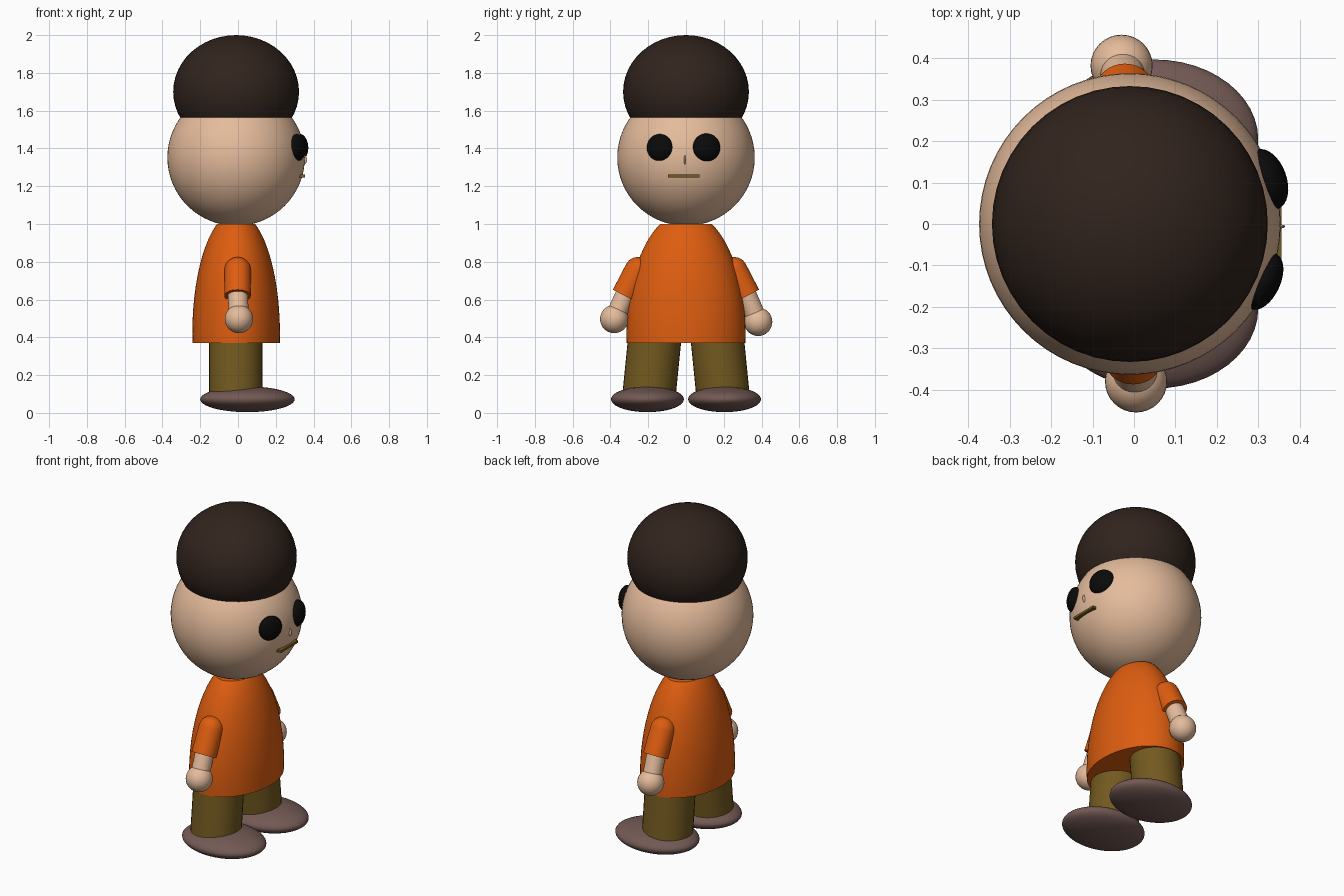
import bpy, bmesh, math
from mathutils import Vector, Matrix

if "Cube" in bpy.data.objects:
    bpy.data.objects.remove(bpy.data.objects["Cube"])


def material(name, rgb):
    m = bpy.data.materials.new(name)
    m.diffuse_color = (*rgb, 1)
    m.use_nodes = True
    m.node_tree.nodes["Principled BSDF"].inputs["Base Color"].default_value = m.diffuse_color
    return m


SKIN = material("skin", (0.78, 0.50, 0.33))
HAIR = material("hair_brown", (0.03, 0.017, 0.012))
ORANGE = material("orange_cloth", (0.73, 0.11, 0.005))
OLIVE = material("olive_cloth", (0.17, 0.10, 0.014))
SHOE = material("shoe_brown", (0.17, 0.10, 0.088))
BLACK = material("black", (0.003, 0.003, 0.003))


def finish(name, bm, mat):
    bmesh.ops.recalc_face_normals(bm, faces=bm.faces)
    mesh = bpy.data.meshes.new(name)
    bm.to_mesh(mesh)
    bm.free()
    ob = bpy.data.objects.new(name, mesh)
    bpy.context.collection.objects.link(ob)
    mesh.materials.append(mat)
    bpy.ops.object.select_all(action='DESELECT')
    ob.select_set(True)
    bpy.context.view_layer.objects.active = ob
    bpy.ops.object.shade_smooth_by_angle(angle=math.radians(40))
    return ob


def ellipsoid(name, center, radii, mat, turn=0, low=None, high=None, seg=48):
    """Ellipsoid turned about z, optionally cut flat and capped at low / high z."""
    bm = bmesh.new()
    m = (Matrix.Translation(center) @ Matrix.Rotation(turn, 4, 'Z')
         @ Matrix.Diagonal((*radii, 1)))
    bmesh.ops.create_uvsphere(bm, u_segments=seg, v_segments=seg // 2, radius=1, matrix=m)
    for z, n in ((low, -1), (high, 1)):
        if z is None:
            continue
        cut = bmesh.ops.bisect_plane(bm, geom=bm.verts[:] + bm.edges[:] + bm.faces[:],
                                     plane_co=(0, 0, z), plane_no=(0, 0, n), clear_outer=True)
        rim = [e for e in cut['geom_cut'] if isinstance(e, bmesh.types.BMEdge)]
        bmesh.ops.contextual_create(bm, geom=rim)
    return finish(name, bm, mat)


def tube(name, a, b, r, mat, dome=False):
    """Capped cylinder from a to b; dome rounds off the end at a."""
    a, b = Vector(a), Vector(b)
    axis = b - a
    rot = axis.to_track_quat('Z', 'Y').to_matrix().to_4x4()
    prof = [(r * math.sin(t * math.pi / 16), -r * math.cos(t * math.pi / 16))
            for t in range(1, 9)] if dome else [(r, 0)]
    prof.append((r, axis.length))
    n = 32
    bm = bmesh.new()
    rings = [[bm.verts.new((q * math.cos(2 * math.pi * i / n), q * math.sin(2 * math.pi * i / n), z))
              for i in range(n)] for q, z in prof]
    for lo, hi in zip(rings, rings[1:]):
        for i in range(n):
            bm.faces.new((lo[i], lo[(i + 1) % n], hi[(i + 1) % n], hi[i]))
    bm.faces.new(rings[0])
    bm.faces.new(rings[-1])
    bm.transform(Matrix.Translation(a) @ rot)
    return finish(name, bm, mat)


# Head and hair cap
ellipsoid("head", (-0.01, 0, 1.352), (0.364, 0.364, 0.362), SKIN, seg=64)
ellipsoid("hair", (-0.01, 0, 1.70), (0.333, 0.333, 0.30), HAIR, low=1.56)

# Face: bulging eyes, small nose, straight mouth
ellipsoid("left_eye", (0.322, 0.108, 1.404), (0.046, 0.076, 0.075), BLACK,
          turn=math.radians(20), seg=32)
ellipsoid("right_eye", (0.313, -0.139, 1.404), (0.040, 0.073, 0.072), BLACK,
          turn=math.radians(-25), seg=32)
ellipsoid("nose", (0.35, -0.006, 1.34), (0.015, 0.005, 0.025), SKIN, seg=16)
bm = bmesh.new()
bmesh.ops.create_cube(bm, size=1, matrix=Matrix.Translation((0.338, -0.012, 1.254))
                      @ Matrix.Diagonal((0.036, 0.165, 0.014, 1)))
finish("mouth", bm, OLIVE)

# Shirt
ellipsoid("shirt", (-0.01, 0, 0.42), (0.232, 0.315, 0.645), ORANGE, low=0.37, high=1.0, seg=64)

# Limbs, with hands placed slightly unevenly
for side, s, hand in (("left", 1, (-0.03, 0.382, 0.482)), ("right", -1, (0.005, -0.38, 0.497))):
    x = -0.022 if s > 0 else -0.002
    end = (x, s * 0.325, 0.62)
    tube(side + "_sleeve", (x, s * 0.255, 0.755), end, 0.07, ORANGE, dome=True)
    tube(side + "_forearm", (x, s * 0.31, 0.65), hand, 0.053, SKIN)
    ellipsoid(side + "_hand", hand, (0.075,) * 3, SKIN, seg=32)
    tube(side + "_leg", (-0.012, s * 0.155, 0.50), (-0.012, s * 0.197, 0.08), 0.141, OLIVE)
    ellipsoid(side + "_shoe", (0.05, s * 0.204, 0.072), (0.25, 0.193, 0.068), SHOE)
